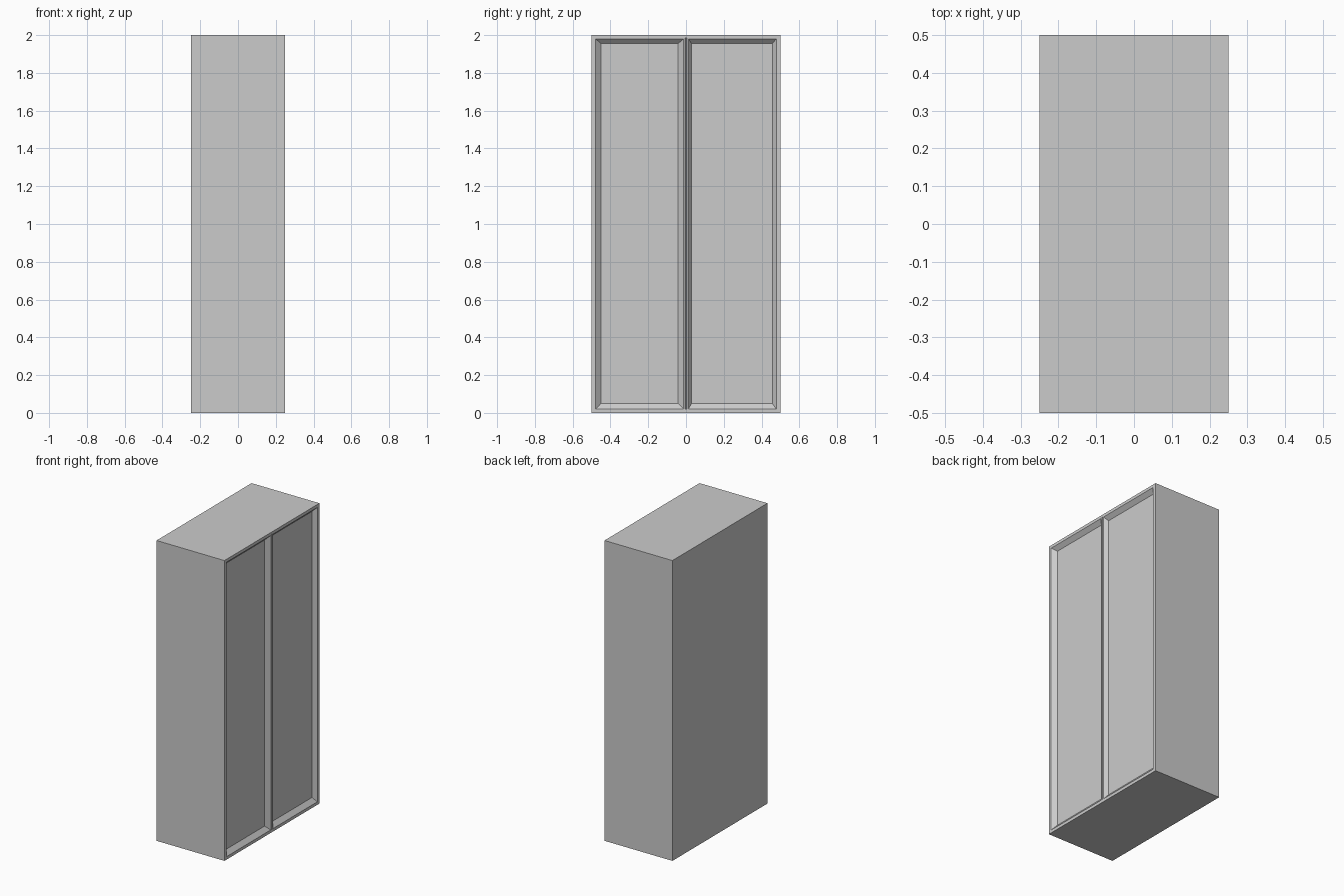
import bpy, bmesh

if "Cube" in bpy.data.objects:
    bpy.data.objects.remove(bpy.data.objects["Cube"])

DEPTH = 0.025      # depth of the door recesses
FRONT = 0.25       # x of the door side


def frustum(name, outer, inner, depth):
    """Tapered cutter; outer and inner are (y0, y1, z0, z1) rectangles."""
    bm = bmesh.new()

    def ring(r, x):
        y0, y1, z0, z1 = r
        return [bm.verts.new((x, y, z)) for y, z in ((y0, z0), (y1, z0), (y1, z1), (y0, z1))]
    back, mid, top = ring(inner, FRONT - depth), ring(outer, FRONT), ring(outer, FRONT + 0.05)
    bm.faces.new(back)
    bm.faces.new(top)
    for a, b in ((back, mid), (mid, top)):
        for i in range(4):
            j = (i + 1) % 4
            bm.faces.new((a[i], a[j], b[j], b[i]))
    bmesh.ops.recalc_face_normals(bm, faces=bm.faces)
    me = bpy.data.meshes.new(name)
    bm.to_mesh(me)
    bm.free()
    ob = bpy.data.objects.new(name, me)
    bpy.context.collection.objects.link(ob)
    ob.hide_render = True
    ob.hide_set(True)
    return ob


# cabinet body
bpy.ops.mesh.primitive_cube_add(size=1, location=(0, 0, 1))
body = bpy.context.object
body.name = "cabinet_body"
body.scale = (0.5, 1, 2)
bpy.ops.object.transform_apply(location=True, scale=True)

# two recessed door panels with sloped edges, and the seam between them
cutters = [
    frustum("left_door_cutter", (-0.478, -0.012, 0.02, 1.98), (-0.45, -0.042, 0.05, 1.955), DEPTH),
    frustum("right_door_cutter", (0.012, 0.478, 0.02, 1.98), (0.03, 0.457, 0.05, 1.955), DEPTH),
    frustum("seam_cutter", (-0.004, 0.004, 0.02, 1.985), (-0.003, 0.003, 0.021, 1.984), DEPTH),
]
for c in cutters:
    mod = body.modifiers.new(c.name, 'BOOLEAN')
    mod.operation = 'DIFFERENCE'
    mod.solver = 'EXACT'
    mod.object = c
